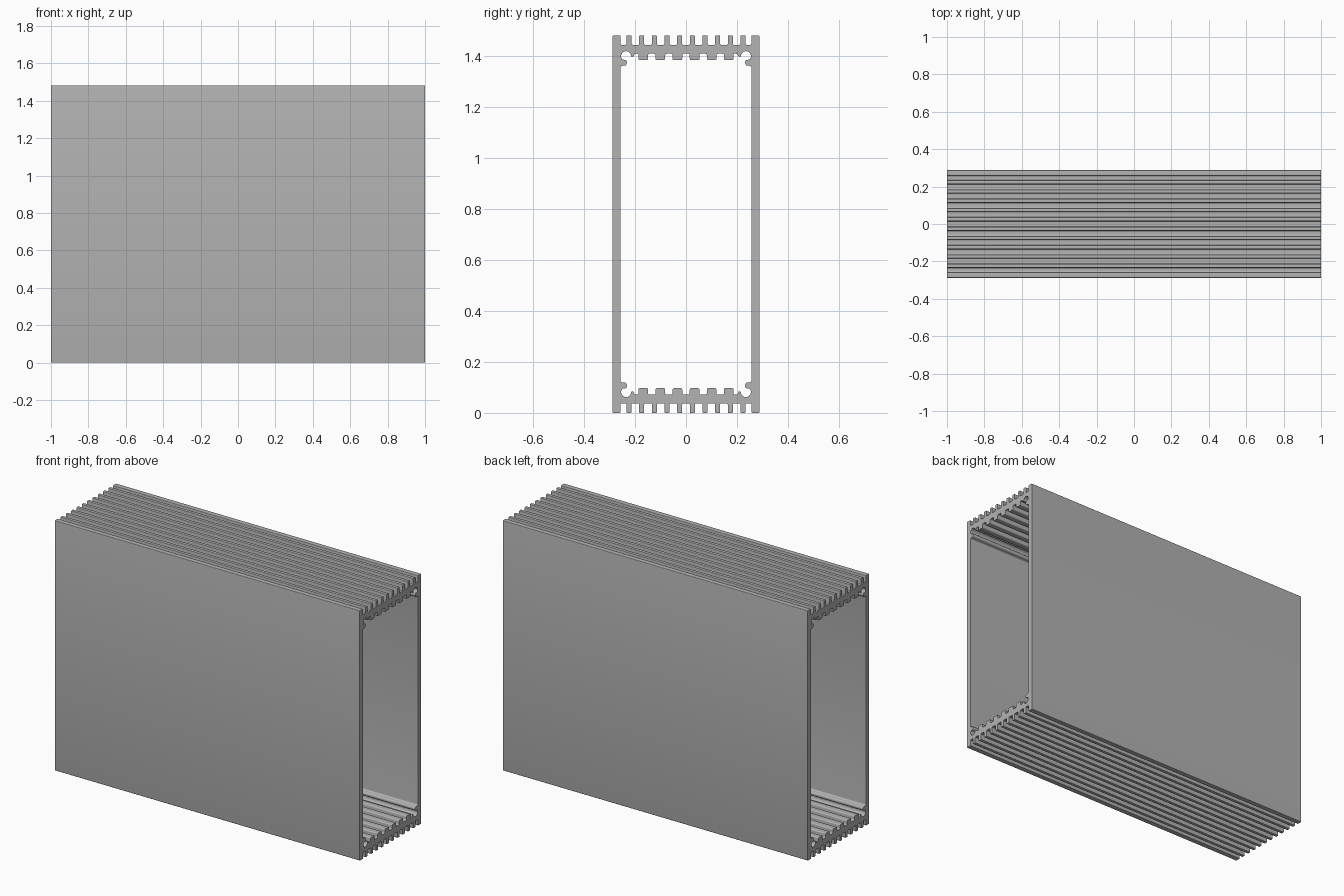
import bpy, bmesh, math
from mathutils import Vector, Matrix

cube = bpy.data.objects.get("Cube")
if cube:
    bpy.data.objects.remove(cube, do_unlink=True)

HALF_LEN, HALF_W, HALF_H = 1.0, 0.288, 0.741
INNER_W = 0.257                     # inside face of the side walls
PLATE_OUT, PLATE_IN = 0.704, 0.669  # end plate, measured from the centre
TOOTH_END = 0.644


def ribs(count, spacing, half, base, tip):
    """Row of square ribs, walked from -y to +y."""
    pts = []
    for i in range(count):
        c = (i - (count - 1) / 2) * spacing
        pts += [(c - half, base), (c - half, tip), (c + half, tip), (c + half, base)]
    return pts


def rounded(pts, radius, steps=3):
    """Replace every corner of a closed outline with a small arc."""
    out = []
    for i, p in enumerate(pts):
        p, a, b = Vector(p), Vector(pts[i - 1]), Vector(pts[(i + 1) % len(pts)])
        da, db = a - p, b - p
        r = min(radius, da.length * 0.4, db.length * 0.4)
        s, e = p + da.normalized() * r, p + db.normalized() * r
        for k in range(steps + 1):
            t = k / steps
            out.append(s * (1 - t) ** 2 + p * (2 * t * (1 - t)) + e * t * t)
    return out


def full_turn(half):
    """Complete an outline with its half-turn copy."""
    return half + [(-y, -z) for y, z in half]


# Outer outline: side walls and cooling fins
outer = [(-HALF_W, HALF_H), (-INNER_W, HALF_H), (-INNER_W, PLATE_OUT)]
outer += ribs(10, 0.0497, 0.01, PLATE_OUT, HALF_H)
outer += [(INNER_W, PLATE_OUT), (INNER_W, HALF_H), (HALF_W, HALF_H)]

# Inner outline: hooked screw channels in the corners, wide teeth between
hook = [(-INNER_W, 0.618), (-0.248, 0.622), (-0.237, 0.622), (-0.231, 0.632),
        (-0.234, 0.644), (-0.242, 0.645)]
channel = [(-0.235 + 0.02 * math.cos(math.radians(a)),
            0.659 + 0.02 * math.sin(math.radians(a))) for a in range(220, -1, -20)]
nub = [(-0.214, 0.657), (-0.207, 0.657), (-0.201, 0.668), (-0.196, PLATE_IN)]
corner = hook + channel + nub
inner = corner + ribs(6, 0.0672, 0.019, PLATE_IN, TOOTH_END)
inner += [(-y, z) for y, z in reversed(corner)]

# Extrude the filled section along x
curve = bpy.data.curves.new("housing_section", "CURVE")
curve.dimensions = "2D"
curve.fill_mode = "BOTH"
curve.extrude = HALF_LEN
for outline, radius in ((outer, 0.004), (inner, 0.006)):
    pts = rounded(full_turn(outline), radius)
    spline = curve.splines.new("POLY")
    spline.points.add(len(pts) - 1)
    for sp, p in zip(spline.points, pts):
        sp.co = (p.x, p.y, 0, 1)
    spline.use_cyclic_u = True
section = bpy.data.objects.new("housing_section", curve)
bpy.context.collection.objects.link(section)
bpy.context.view_layer.update()
mesh = bpy.data.meshes.new_from_object(
    section.evaluated_get(bpy.context.evaluated_depsgraph_get()))
bpy.data.objects.remove(section, do_unlink=True)

# Stand the extrusion up and weld its caps
turn = Matrix(((0, 0, 1, 0), (1, 0, 0, 0), (0, 1, 0, HALF_H), (0, 0, 0, 1)))
mesh.transform(turn)
bm = bmesh.new()
bm.from_mesh(mesh)
bmesh.ops.remove_doubles(bm, verts=bm.verts, dist=0.00002)
bmesh.ops.recalc_face_normals(bm, faces=bm.faces)
bm.to_mesh(mesh)
bm.free()

housing = bpy.data.objects.new("extruded_housing", mesh)
bpy.context.collection.objects.link(housing)

# Plain metal colour
metal = bpy.data.materials.new("grey_metal")
metal.use_nodes = True
colour = (0.45, 0.45, 0.45, 1)
metal.diffuse_color = colour
metal.node_tree.nodes["Principled BSDF"].inputs["Base Color"].default_value = colour
mesh.materials.clear()
mesh.materials.append(metal)

bpy.ops.object.select_all(action="DESELECT")
housing.select_set(True)
bpy.context.view_layer.objects.active = housing
bpy.ops.object.shade_smooth_by_angle(angle=math.radians(35))
